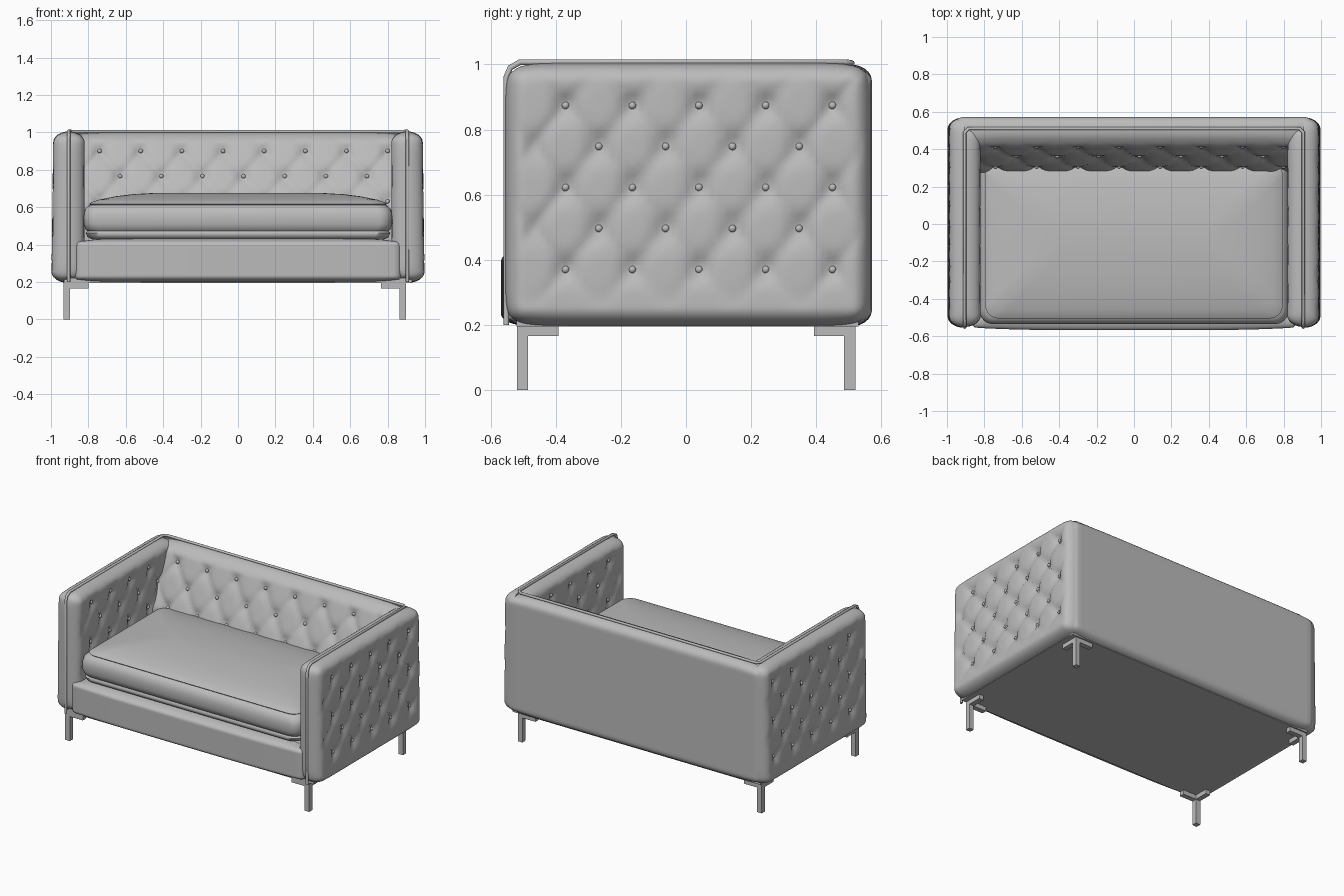
import bpy, bmesh, math
from mathutils import Matrix, Vector

if "Cube" in bpy.data.objects:
    bpy.data.objects.remove(bpy.data.objects["Cube"], do_unlink=True)

fabric = bpy.data.materials.new("light grey")
fabric.use_nodes = True
grey = (0.5, 0.5, 0.5, 1)
fabric.diffuse_color = grey
fabric.node_tree.nodes["Principled BSDF"].inputs["Base Color"].default_value = grey


def finish(bm, name, angle=50):
    bmesh.ops.recalc_face_normals(bm, faces=bm.faces)
    mesh = bpy.data.meshes.new(name)
    bm.to_mesh(mesh)
    bm.free()
    mesh.materials.append(fabric)
    obj = bpy.data.objects.new(name, mesh)
    bpy.context.collection.objects.link(obj)
    bpy.ops.object.select_all(action='DESELECT')
    obj.select_set(True)
    bpy.context.view_layer.objects.active = obj
    bpy.ops.object.shade_smooth_by_angle(angle=math.radians(angle))
    return obj


def round_off(d, r):
    return math.sqrt(max(0, 1 - (1 - min(max(d, 0) / r, 1)) ** 2))


# Padded upholstery panel: a soft-edged slab, with optional diamond tufting
def panel(name, place, u_range, v_range, depth, radius=0.06, tuft=None, res=(70, 60)):
    """place(u, v, h) maps panel space to world; depth(v) is the padding.
    tuft = (first u, pitch u, first v, pitch v, rows, u limit, v limits)"""
    bm = bmesh.new()
    uc, uh = sum(u_range) / 2, (u_range[1] - u_range[0]) / 2
    vc, vh = sum(v_range) / 2, (v_range[1] - v_range[0]) / 2

    def surface(u, v):
        du, dv = uh - abs(u - uc), vh - abs(v - vc)
        edge = round_off(du, radius) * round_off(dv, radius)
        h = depth(v) * edge
        if tuft:
            u0, pu, v0, pv, rows = tuft
            a, b = (u - u0) / pu, (v - v0) / (2 * pv)
            s, t = a + b, a - b
            fold = min(abs(math.sin(math.pi * s)), abs(math.sin(math.pi * t)))
            fade = min(1, max(0, min(du, dv) - 0.02) / 0.1)
            fade *= min(1, max(0, (v - v0 + pv) / pv))
            ds = (s - round(s)) * pu
            dt = (t - round(t)) * pu
            dip = math.exp(-(ds * ds + dt * dt) / 0.0022)
            h -= fade * (0.012 * (1 - fold) ** 3 + 0.02 * dip)
        return max(h, 0)

    grid = []
    for j in range(res[1] + 1):
        row = []
        tv = 2 * j / res[1] - 1
        tv *= 1.5 - 0.5 * tv * tv
        for i in range(res[0] + 1):
            tu = 2 * i / res[0] - 1
            tu *= 1.5 - 0.5 * tu * tu
            pull = 0.025 * (tu * tv) ** 12
            u, v = uc + tu * uh, vc + tv * vh
            h = surface(u, v)
            row.append(bm.verts.new(place(u - math.copysign(pull, tu),
                                          v - math.copysign(pull, tv), h)))
        grid.append(row)
    for lo, hi in zip(grid, grid[1:]):
        for i in range(res[0]):
            bm.faces.new((lo[i], lo[i + 1], hi[i + 1], hi[i]))
    # flat backing
    rim = (grid[0] + [r[-1] for r in grid[1:-1]] + grid[-1][::-1]
           + [r[0] for r in grid[-2:0:-1]])
    bm.faces.new(rim)
    # buttons at the crossings of the diamond folds
    if tuft:
        u0, pu, v0, pv, rows = tuft
        for j in range(rows):
            for i in range(-2, 24):
                u, v = u0 + pu * (i + (j % 2) / 2), v0 + pv * j
                if abs(u - uc) < uh - 0.09:
                    at = place(u, v, surface(u, v) + 0.004)
                    bmesh.ops.create_icosphere(bm, subdivisions=2, radius=0.012,
                                               matrix=Matrix.Translation(at))
    return finish(bm, name)


def box(name, lo, hi, bevel=0.0):
    lo, hi = Vector(lo), Vector(hi)
    bm = bmesh.new()
    bmesh.ops.create_cube(bm, size=1, matrix=Matrix.Translation((lo + hi) / 2)
                          @ Matrix.Diagonal((*(hi - lo), 1)))
    if bevel:
        bmesh.ops.bevel(bm, geom=bm.edges[:], offset=bevel, segments=4,
                        profile=0.5, affect='EDGES')
    return finish(bm, name, 35)


# Arms: an outer and an inner tufted panel meeting at a seam
SEAM = 0.905
for side, label in ((1, "left"), (-1, "right")):
    panel(label + "_arm_outer",
          lambda u, v, h, s=side: Vector((s * (SEAM + h), u, v)),
          (-0.555, 0.57), (0.195, 1.005), lambda v: 0.095 - 0.012 * v,
          0.06, (-0.37, 0.205, 0.37, 0.126, 5))
    panel(label + "_arm_inner",
          lambda u, v, h, s=side: Vector((s * (SEAM - h), u, v)),
          (-0.55, 0.53), (0.2, 1.005), lambda v: 0.085,
          0.06, (-0.37, 0.205, 0.36, 0.135, 5))

# Backrest: sloped tufted front and plain rear
panel("backrest_front", lambda u, v, h: Vector((u, 0.51 - h, v)),
      (-0.93, 0.93), (0.3, 1.0),
      lambda v: 0.085 + 0.15 * min(1, max(0, (0.98 - v) / 0.36)),
      0.06, (-0.74, 0.22, 0.63, 0.135, 3), (130, 60))
panel("backrest_rear", lambda u, v, h: Vector((u, 0.505 + h, v)),
      (-0.97, 0.97), (0.195, 1.0), lambda v: 0.066, 0.05, None, (40, 40))

# Base and front rail
box("seat_base", (-0.93, -0.52, 0.195), (0.93, 0.53, 0.42))
panel("front_rail", lambda u, v, h: Vector((u, -0.48 - h * (1 - 0.3 * abs(u) ** 4), v)),
      (-0.88, 0.88), (0.197, 0.432), lambda v: 0.088, 0.035, None, (40, 30))


# Seat cushion: rounded rectangles stacked into a crowned block
def cushion(name, x, y0, y1, rings, corner=0.07, steps=6):
    bm = bmesh.new()
    loops = []
    for z, inset in rings:
        hx, cy, hy = x - inset, (y0 + y1) / 2, (y1 - y0) / 2 - inset
        r = min(corner, hx * 0.5, hy * 0.5)
        loop = []
        for q, (sx, sy) in enumerate(((1, 1), (-1, 1), (-1, -1), (1, -1))):
            for k in range(steps + 1):
                a = math.pi / 2 * (q + k / steps)
                loop.append(bm.verts.new((sx * (hx - r) + r * math.cos(a),
                                          cy + sy * (hy - r) + r * math.sin(a), z)))
        loops.append(loop)
    n = len(loops[0])
    for a, b in zip(loops, loops[1:]):
        for i in range(n):
            bm.faces.new((a[i], a[(i + 1) % n], b[(i + 1) % n], b[i]))
    bm.faces.new(loops[0])
    bm.faces.new(loops[-1])
    return finish(bm, name, 60)


cushion("seat_cushion", 0.825, -0.535, 0.36,
        ((0.425, 0.05), (0.44, 0.02), (0.462, 0.012), (0.472, 0.02), (0.482, 0.01),
         (0.51, 0), (0.56, 0), (0.59, 0.008), (0.605, 0.022), (0.612, 0.035),
         (0.618, 0.03), (0.626, 0.042), (0.64, 0.08), (0.658, 0.17),
         (0.669, 0.26), (0.675, 0.36), (0.677, 0.42)))


# Piping along the arm and backrest seams
def piping(name, points, radius):
    curve = bpy.data.curves.new(name, 'CURVE')
    curve.dimensions = '3D'
    curve.bevel_depth = radius
    curve.bevel_resolution = 2
    curve.use_fill_caps = True
    spline = curve.splines.new('POLY')
    spline.points.add(len(points) - 1)
    for p, co in zip(spline.points, points):
        p.co = (*co, 1)
    curve.materials.append(fabric)
    bpy.context.collection.objects.link(bpy.data.objects.new(name, curve))


half = [(SEAM, -0.552, 0.2), (SEAM, -0.552, 0.96), (SEAM, -0.54, 0.99),
        (SEAM, -0.51, 1.007), (SEAM, 0.49, 1.007), (SEAM - 0.02, 0.51, 1.004)]
piping("seam_piping", half + [(-x, y, z) for x, y, z in reversed(half)], 0.009)

# Legs: square post with two angled brackets under the base
for x, label in ((0.88, "left"), (-0.915, "right")):
    for y, end in ((-0.502, "front"), (0.503, "back")):
        w = 0.017
        sx, sy = math.copysign(1, x), math.copysign(1, y)
        name = f"{label}_{end}_leg"
        box(name, (x - w, y - w, 0), (x + w, y + w, 0.197))
        ends = sorted((x + sx * w, x - sx * 0.115))
        box(name + "_cross_bracket", (ends[0], y - w, 0.166), (ends[1], y + w, 0.198))
        ends = sorted((y + sy * w, y - sy * 0.11))
        box(name + "_side_bracket", (x - w, ends[0], 0.166), (x + w, ends[1], 0.198))
